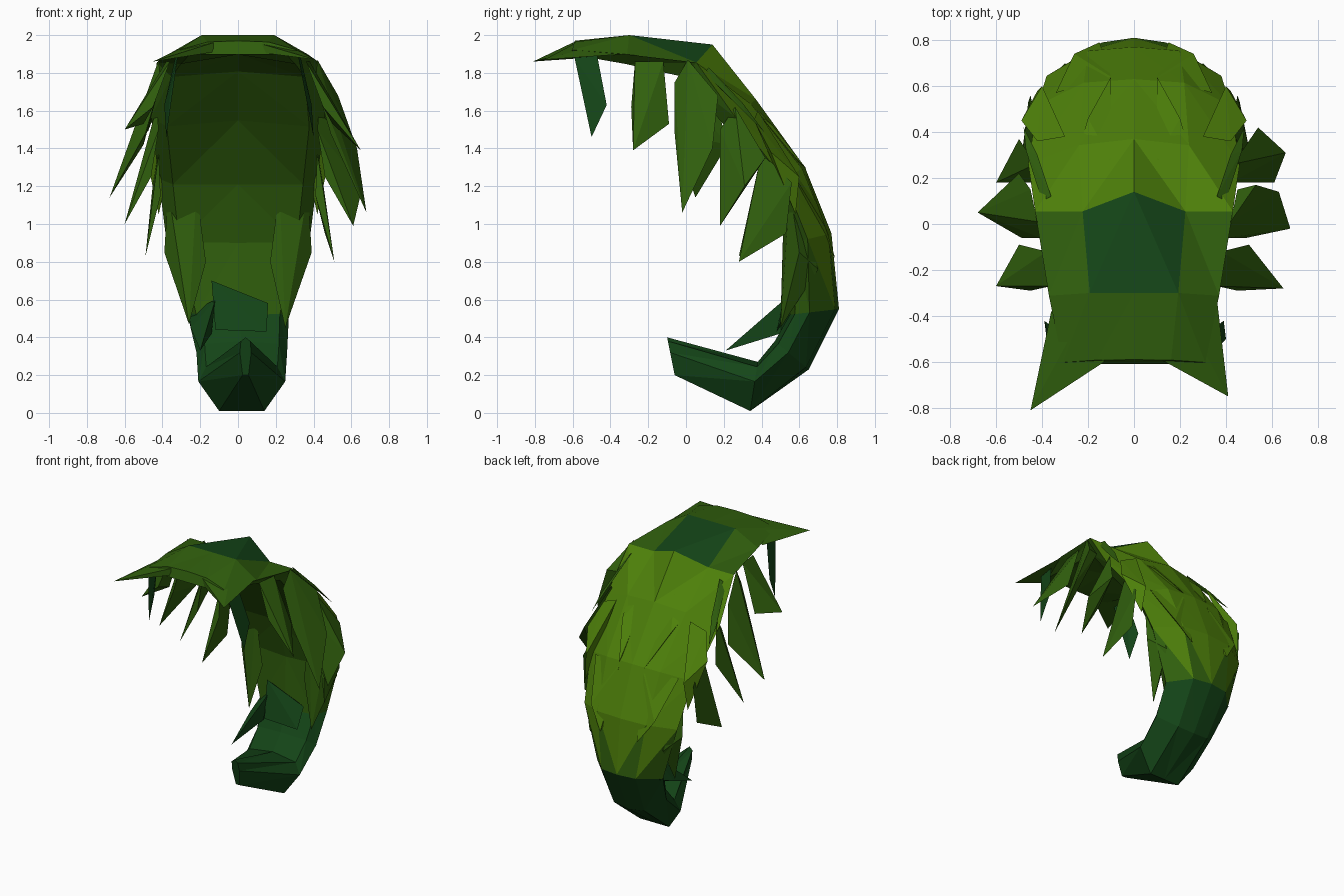
import bpy, bmesh
from mathutils import Vector

# Greens
def mat(name, c):
    m = bpy.data.materials.new(name)
    m.diffuse_color = (*c, 1)
    return m

BRIGHT = mat("bright_green", (0.075, 0.215, 0.003))
MID = mat("leaf_green", (0.030, 0.115, 0.004))
TEAL = mat("deep_green", (0.007, 0.060, 0.009))


def finish(bm, name, mats):
    bmesh.ops.recalc_face_normals(bm, faces=bm.faces)
    me = bpy.data.meshes.new(name)
    bm.to_mesh(me)
    bm.free()
    for m in mats:
        me.materials.append(m)
    ob = bpy.data.objects.new(name, me)
    bpy.context.collection.objects.link(ob)
    return ob


# A leaf is the faceted hull of a few points
def leaf(name, pts, m):
    bm = bmesh.new()
    for p in pts:
        bm.verts.new(p)
    r = bmesh.ops.convex_hull(bm, input=bm.verts)
    junk = [v for v in r["geom_interior"] if isinstance(v, bmesh.types.BMVert)]
    bmesh.ops.delete(bm, geom=junk, context='VERTS')
    return finish(bm, name, [m])


# Curled body: outer (y, z), inner (y, z), half width, x shift,
# then depth of the valley beside the ridge, of the edge and of the inner centre
sections = [
    (-0.59, 1.97, -0.61, 1.89, 0.31, 0, 0.08, 0.6, 0.9),
    (-0.30, 2.00, -0.32, 1.83, 0.37, 0, 0.0, 0.6, 0.6),
    (0.14, 1.95, -0.03, 1.76, 0.43, 0, 0.5, 0.5, 0.75),
    (0.37, 1.66, 0.19, 1.50, 0.46, 0, 0.15, 0.6, 0.7),
    (0.63, 1.30, 0.44, 1.20, 0.42, 0, 0.08, 0.6, 0.9),
    (0.77, 0.95, 0.56, 0.90, 0.38, 0, 0.08, 0.6, 1.0),
    (0.81, 0.55, 0.55, 0.52, 0.27, 0, 0.08, 0.6, 1.0),
    (0.65, 0.23, 0.47, 0.38, 0.24, 0.02, 0.08, 0.6, 1.0),
    (0.34, 0.01, 0.38, 0.27, 0.23, 0.02, 0.0, 0.6, 1.0),
    (-0.06, 0.20, -0.10, 0.40, 0.03, 0.04, 0.0, 0.6, 1.0),
]
bm = bmesh.new()
rings = []
for oy, oz, iy, iz, w, sx, mid, edge, d in sections:
    o, i = Vector((sx, oy, oz)), Vector((sx, iy, iz))
    prof = [(0, 0), (0.52, mid), (1, edge), (0.82, 0.9), (0, d),
            (-0.82, 0.9), (-1, edge), (-0.52, mid)]
    rings.append([bm.verts.new(o.lerp(i, t) + Vector((x * w, 0, 0))) for x, t in prof])
for r, (a, b) in enumerate(zip(rings, rings[1:])):
    for k in range(8):
        n = (k + 1) % 8
        q = [a[k], a[n], b[n], b[k]]
        # mirrored diagonals give the faceted look
        tris = ((0, 1, 3), (1, 2, 3)) if k < 4 else ((0, 1, 2), (0, 2, 3))
        for t in tris:
            f = bm.faces.new([q[j] for j in t])
            z = f.calc_center_median().z
            outer = k in (0, 1, 6, 7)
            f.material_index = 2 if z < 0.55 else (0 if outer and 0.8 < z < 1.84 else 1)
            if r == 1 and k in (0, 7) and b[0] in f.verts:
                f.material_index = 2  # dark folds either side of the crest
bm.faces.new(rings[0]).material_index = 1
bm.faces.new(rings[-1]).material_index = 2
finish(bm, "curled_body", [BRIGHT, MID, TEAL])

# Two pointed corners on the front rim
leaf("left_front_point", [(-0.45, -0.81, 1.86), (-0.36, -0.38, 1.89), (-0.13, -0.60, 1.96),
                          (-0.20, -0.35, 1.98), (-0.13, -0.60, 1.91)], MID)
leaf("right_front_point", [(0.41, -0.75, 1.87), (0.31, -0.53, 1.90), (0.10, -0.58, 1.96),
                           (0.36, -0.32, 1.90), (0.20, -0.35, 1.98), (0.10, -0.58, 1.91)], MID)

# Hanging side leaves: shared roots and shoulders, then the points of each side
side_leaves = [
    ([(0.32, -0.59, 1.88), (0.33, -0.47, 1.89), (0.36, -0.53, 1.68), (0.39, -0.42, 1.63)],
     [(0.40, -0.50, 1.46)], [(0.38, -0.50, 1.46)], TEAL),
    ([(0.36, -0.27, 1.86), (0.38, -0.12, 1.86), (0.45, -0.29, 1.62), (0.50, -0.09, 1.53)],
     [(0.65, -0.28, 1.39)], [(0.60, -0.27, 1.50)], MID),
    ([(0.42, 0.01, 1.87), (0.41, -0.06, 1.75), (0.49, -0.06, 1.48), (0.45, 0.15, 1.68)],
     [(0.68, -0.02, 1.06), (0.63, 0.14, 1.40), (0.53, 0.17, 1.68)],
     [(0.68, 0.05, 1.14), (0.50, 0.22, 1.42)], MID),
    ([(0.43, 0.26, 1.62), (0.42, 0.18, 1.50), (0.46, 0.18, 1.25)],
     [(0.61, 0.18, 0.99), (0.66, 0.31, 1.20), (0.54, 0.42, 1.35)],
     [(0.60, 0.18, 1.00), (0.50, 0.37, 1.33)], MID),
    ([(0.42, 0.40, 1.38), (0.41, 0.36, 1.15), (0.46, 0.53, 0.95), (0.45, 0.56, 1.22)],
     [(0.51, 0.28, 0.80)], [(0.49, 0.28, 0.83)], MID),
    ([(0.37, 0.55, 1.18), (0.22, 0.52, 1.18), (0.39, 0.60, 0.85), (0.30, 0.70, 0.76), (0.17, 0.53, 0.80)],
     [(0.25, 0.50, 0.45)], [(0.26, 0.50, 0.47)], MID),
]
for n, (pts, right, left, m) in enumerate(side_leaves, 1):
    leaf(f"right_side_leaf_{n}", pts + right, m)
    leaf(f"left_side_leaf_{n}", [(-x, y, z) for x, y, z in pts + left], m)

# Leaves overlapping along the shoulders and the back
back_leaves = [
    ("shoulder_leaf", [(0.36, 0.12, 1.83), (0.40, 0.10, 1.80), (0.48, 0.42, 1.48),
                       (0.47, 0.32, 1.58), (0.42, 0.30, 1.64)], MID),
    ("lower_shoulder_leaf", [(0.30, 0.38, 1.60), (0.42, 0.36, 1.55), (0.49, 0.45, 1.38),
                             (0.40, 0.60, 1.25), (0.42, 0.58, 1.05)], BRIGHT),
    ("back_leaf", [(0.10, 0.28, 1.71), (0.26, 0.26, 1.68), (0.20, 0.46, 1.52),
                   (0.10, 0.64, 1.29), (0.10, 0.45, 1.45)], BRIGHT),
    ("lower_back_leaf", [(0.10, 0.64, 1.26), (0.34, 0.57, 1.26), (0.26, 0.74, 0.98),
                         (0.15, 0.79, 0.82), (0.12, 0.70, 0.95)], BRIGHT),
]
for name, pts, m in back_leaves:
    for s, side in ((1, "right"), (-1, "left")):
        leaf(f"{side}_{name}", [(s * x, y, z) for x, y, z in pts], m)

# Small leaves tucked above the tail
leaf("left_tail_leaf", [(-0.26, 0.68, 0.53), (-0.12, 0.52, 0.60), (-0.25, 0.50, 0.45),
                        (-0.14, 0.50, 0.42), (-0.20, 0.21, 0.33)], TEAL)
leaf("middle_tail_leaf", [(-0.14, 0.54, 0.70), (0.16, 0.54, 0.58), (0.0, 0.60, 0.60),
                          (0.15, 0.48, 0.43), (-0.12, 0.48, 0.44)], TEAL)
